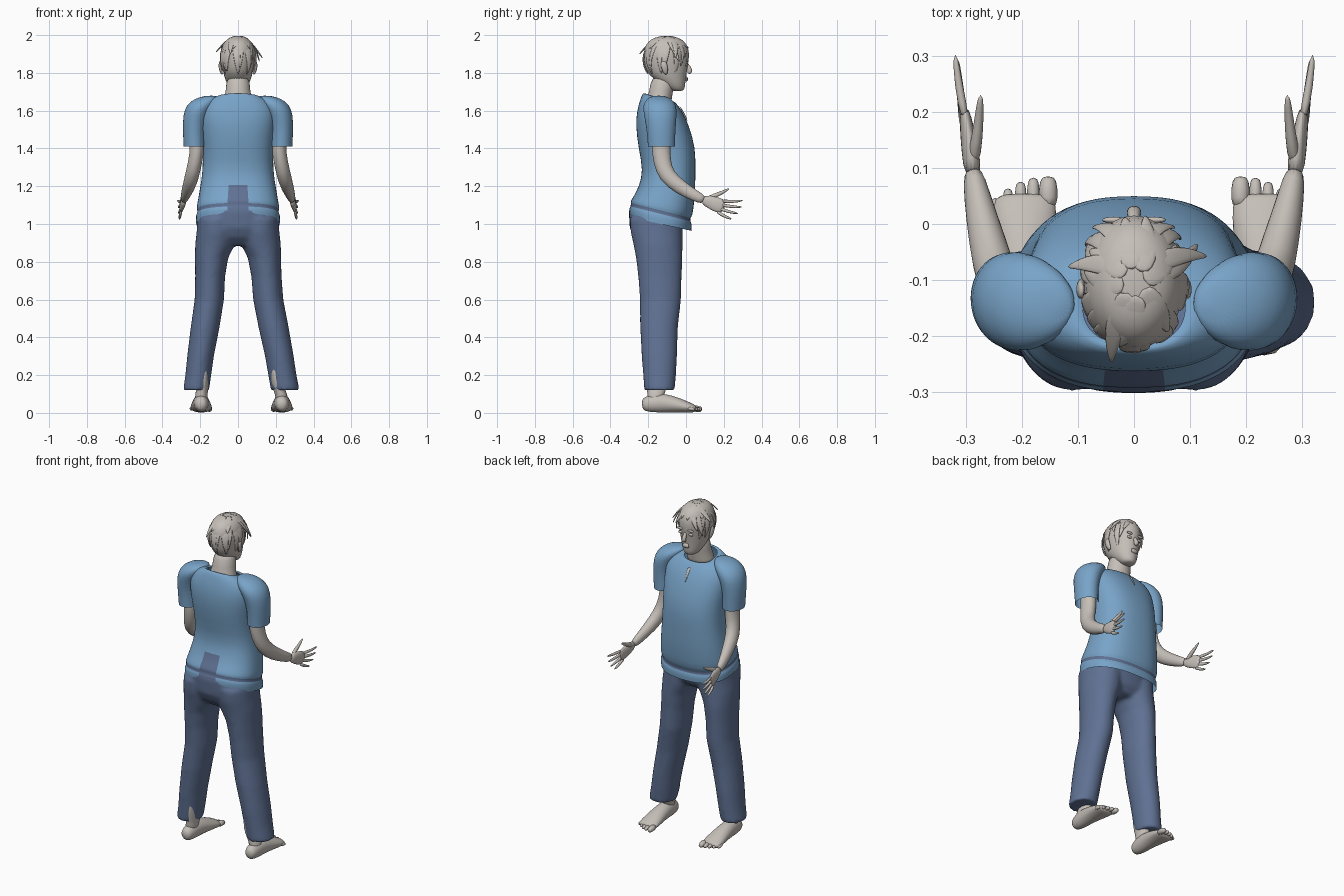
import bpy, math, random
from mathutils import Vector

cube = bpy.data.objects.get("Cube")
if cube:
    bpy.data.objects.remove(cube, do_unlink=True)
random.seed(4)


def material(name, rgb):
    m = bpy.data.materials.new(name)
    m.use_nodes = True
    m.diffuse_color = (*rgb, 1)
    m.node_tree.nodes["Principled BSDF"].inputs["Base Color"].default_value = (*rgb, 1)
    return m


SKIN = material("warm_grey", (0.56, 0.52, 0.48))
SHIRT = material("shirt_blue", (0.19, 0.37, 0.58))
DENIM = material("trouser_blue", (0.115, 0.165, 0.29))


def skin(name, rings, mats, caps=(True, True), subsurf=1):
    """Join equal-length rings of points into a smooth surface."""
    n = len(rings[0])
    faces = [(i * n + j, i * n + (j + 1) % n, (i + 1) * n + (j + 1) % n, (i + 1) * n + j)
             for i in range(len(rings) - 1) for j in range(n)]
    if caps[0]:
        faces.append(tuple(reversed(range(n))))
    if caps[1]:
        faces.append(tuple(range((len(rings) - 1) * n, len(rings) * n)))
    me = bpy.data.meshes.new(name)
    me.from_pydata([p for r in rings for p in r], [], faces)
    for m in mats:
        me.materials.append(m)
    for p in me.polygons:
        p.use_smooth = True
    ob = bpy.data.objects.new(name, me)
    bpy.context.collection.objects.link(ob)
    if subsurf:
        mod = ob.modifiers.new("smooth", "SUBSURF")
        mod.levels = mod.render_levels = subsurf
    return ob


def spow(v, p):
    return math.copysign(abs(v) ** p, v)


def loft(name, rows, mats, n=24, power=1.0, **kw):
    """Stack horizontal ovals; row = z, x, y, rx, ry, tilt along y."""
    rings = []
    for z, x, y, rx, ry, *tilt in rows:
        t = tilt[0] if tilt else 0
        ring = []
        for k in range(n):
            a = 2 * math.pi * k / n
            dy = ry * spow(math.sin(a), power)
            ring.append(Vector((x + rx * spow(math.cos(a), power), y + dy, z + t * dy)))
        rings.append(ring)
    return skin(name, rings, mats, **kw)


def tube(name, pts, mat, n=10, side=(1, 0, 0), caps=(True, True)):
    """Sweep ovals along a path; point = x, y, z, half width, half thickness."""
    P = [Vector(p[:3]) for p in pts]
    rings = []
    for i, p in enumerate(pts):
        t = (P[min(i + 1, len(P) - 1)] - P[max(i - 1, 0)]).normalized()
        u = Vector(side)
        u = (u - t * u.dot(t)).normalized()
        v = t.cross(u)
        rings.append([P[i] + u * p[3] * math.cos(a) + v * p[4] * math.sin(a)
                      for a in (2 * math.pi * k / n for k in range(n))])
    return skin(name, rings, [mat], caps)


# Shirt body, with the waistband showing in a groove and at the centre back
shirt = loft("shirt", [
    (1.00, 0, -.135, .222, .164, -.22), (1.045, 0, -.135, .225, .167, -.25),
    (1.05, 0, -.135, .217, .159, -.25), (1.075, 0, -.134, .215, .157, -.25),
    (1.08, 0, -.13, .222, .165, -.25), (1.14, 0, -.113, .21, .158, -.1),
    (1.20, 0, -.1, .2, .15), (1.28, 0, -.088, .187, .138), (1.40, 0, -.1, .186, .152),
    (1.52, 0, -.125, .2, .142), (1.60, 0, -.14, .2, .12), (1.65, 0, -.148, .165, .095, -.1),
    (1.675, 0, -.145, .105, .082, -.3), (1.665, 0, -.143, .092, .072, -.3)],
    [SHIRT, DENIM], n=32, power=.82, caps=(False, False))
for f in shirt.data.polygons:
    row = f.index // 32
    back_centre = abs(f.center.x) < .04 and f.center.y < -.15
    if row in (2,) or (back_centre and row < 6):
        f.material_index = 1

# Open neck slit
tube("neck_slit", [(0, -.035, 1.625, .012, .003), (0, -.01, 1.585, .006, .003),
                   (0, .008, 1.545, .002, .003)], SKIN)

trouser_parts = [loft("trousers", [
    (.885, 0, -.145, .09, .085), (.93, 0, -.15, .19, .125), (.98, 0, -.158, .212, .14),
    (1.04, 0, -.155, .214, .148, -.2), (1.06, 0, -.15, .2, .145, -.25)],
    [DENIM], n=32, power=.9, subsurf=0)]

for s, label in ((1, "left"), (-1, "right")):
    def M(pts):
        return [(s * p[0], *p[1:]) for p in pts]

    # Sleeve
    loft(label + "_sleeve", [(z, s * x, *r) for z, x, *r in (
        (1.41, .230, -.13, .058, .072), (1.50, .233, -.132, .06, .076),
        (1.58, .223, -.136, .068, .088), (1.63, .195, -.14, .078, .09),
        (1.665, .165, -.143, .065, .065), (1.68, .14, -.145, .03, .03))],
        [SHIRT], caps=(False, True))

    # Arm and palm
    tube(label + "_arm", M([
        (.225, -.13, 1.50, .042, .05), (.212, -.133, 1.42, .04, .052),
        (.226, -.128, 1.33, .038, .048), (.243, -.105, 1.255, .039, .046),
        (.262, -.03, 1.193, .034, .04), (.280, .05, 1.148, .024, .03),
        (.288, .10, 1.125, .018, .025)]), SKIN, n=14)
    tube(label + "_palm", M([
        (.286, .085, 1.13, .017, .024), (.292, .13, 1.115, .016, .036),
        (.298, .17, 1.10, .013, .042), (.302, .205, 1.09, .009, .036)]), SKIN, n=12)
    # Fingers and thumb
    for i, (y, z) in enumerate(((.305, 1.125), (.30, 1.09), (.28, 1.055), (.245, 1.025))):
        root = Vector((.300, .185 - .008 * i, 1.122 - .018 * i))
        tip = Vector((.319 - .003 * i, y, z))
        mid = root.lerp(tip, .5) + Vector((.003, 0, -.006))
        tube(f"{label}_finger_{i + 1}", M([(*root, .009, .011), (*mid, .008, .009),
                                           (*tip, .005, .005)]), SKIN, n=8)
    tube(label + "_thumb", M([(.288, .105, 1.125, .014, .016), (.280, .15, 1.15, .011, .014),
                              (.276, .19, 1.165, .009, .010), (.273, .232, 1.19, .005, .005)]),
         SKIN, n=8)

    # Trouser leg; the right one stands slightly further in
    rows = []
    for z, x, y, rx, ry in ((.12, .25, -.14, .076, .081), (.2, .235, -.14, .075, .087),
                            (.3, .219, -.141, .076, .094), (.45, .189, -.143, .08, .1),
                            (.6, .16, -.135, .08, .109), (.72, .151, -.138, .08, .115),
                            (.82, .14, -.142, .088, .123), (.89, .122, -.148, .105, .13),
                            (.96, .112, -.156, .107, .138), (1.03, .11, -.158, .105, .14)):
        shift = 0 if s > 0 else .028 * max(0, .8 - z) / .68
        rows.append((z, s * (x - shift), y, rx - shift * .25, ry))
    trouser_parts.append(loft(label + "_leg", rows, [DENIM], n=32, subsurf=0))

    # Calf, ankle and foot
    fx = .232 if s > 0 else .195
    cx = .198 if s > 0 else .180
    loft(label + "_calf", [(.05, s * fx, -.165, .036, .045), (.1, s * fx, -.16, .033, .042),
                           (.15, s * (cx + .004), -.152, .031, .062),
                           (.22, s * cx, -.152, .03, .069),
                           (.28, s * (cx - .004), -.148, .026, .068)], [SKIN], n=16)
    tube(label + "_foot", M([
        (fx, -.235, .045, .022, .026), (fx, -.21, .046, .037, .042),
        (fx, -.15, .055, .043, .054), (fx, -.08, .048, .048, .046),
        (fx, -.01, .034, .058, .034), (fx, .035, .024, .058, .023),
        (fx, .055, .02, .05, .016)]), SKIN, n=16)
    for i in range(5):
        r = .019 if i == 0 else .0135 - .0008 * i
        x = fx - .042 + .0225 * i + (.004 if i else 0)
        y = .086 - .003 * i * i * .8
        tube(f"{label}_toe_{i + 1}", M([(x, .025 - .004 * i, .024, r, r),
                                        (x, y - .02, .022, r, r),
                                        (x, y, .016, r * .7, r * .7)]), SKIN, n=8)

    # Ear
    tube(label + "_ear", M([(.083, -.105, 1.79, .006, .008), (.092, -.11, 1.815, .009, .017),
                            (.097, -.118, 1.845, .009, .021), (.092, -.12, 1.865, .005, .01)]),
         SKIN, n=8)
    # Eye and brow
    tube(label + "_eye", M([(.034, .000, 1.835, .016, .007), (.034, .004, 1.842, .017, .009),
                            (.034, .001, 1.85, .015, .006)]), SKIN, n=8)
    tube(label + "_brow", M([(.036, .003, 1.860, .022, .006), (.036, .009, 1.866, .024, .007),
                             (.036, .006, 1.874, .02, .005)]), SKIN, n=8)

# Fuse the trouser pieces into one smooth garment
for ob in bpy.context.selected_objects:
    ob.select_set(False)
for ob in trouser_parts:
    ob.select_set(True)
bpy.context.view_layer.objects.active = trouser_parts[0]
bpy.ops.object.join()
trousers = trouser_parts[0]
rm = trousers.modifiers.new("fuse", "REMESH")
rm.mode, rm.voxel_size, rm.use_smooth_shade = "VOXEL", .011, True
sm = trousers.modifiers.new("soften", "SMOOTH")
sm.factor, sm.iterations = .5, 8

# Neck and head
loft("neck", [(1.60, 0, -.15, .09, .07), (1.66, 0, -.142, .076, .066),
              (1.70, 0, -.132, .064, .063), (1.80, 0, -.115, .062, .066)], [SKIN])
loft("head", [
    (1.703, 0, -.045, .026, .026), (1.715, 0, -.052, .044, .045), (1.75, 0, -.075, .063, .072),
    (1.79, 0, -.098, .076, .101), (1.83, 0, -.104, .084, .113), (1.88, 0, -.104, .091, .122),
    (1.93, 0, -.104, .09, .12), (1.97, 0, -.104, .07, .096), (1.988, 0, -.104, .045, .06),
    (1.995, 0, -.104, .015, .02)], [SKIN])
tube("nose", [(0, .000, 1.855, .009, .008), (0, .014, 1.83, .011, .012),
              (0, .024, 1.808, .016, .016), (0, .012, 1.795, .011, .008)], SKIN, n=8)
tube("lips", [(0, -.004, 1.757, .02, .008), (0, .005, 1.763, .024, .009),
              (0, .004, 1.774, .022, .007), (0, -.004, 1.780, .016, .006)], SKIN, n=8)


# Hair locks: flat tapering strips that follow the skull and lift at the tips
def lock(i, az, e0, e1, drift, flare, w):
    pts = []
    for k, wk in enumerate((.7, 1, .9, .6, .12)):
        f = k / 4
        a, e = math.radians(az + drift * f), math.radians(e0 + (e1 - e0) * f)
        r = 1.0 + flare * f ** 2
        pts.append((.096 * r * math.cos(e) * math.cos(a),
                    -.104 + .125 * r * math.cos(e) * math.sin(a),
                    1.875 + .121 * min(r, 1.02) * math.sin(e), w * wk, .004))
    a = math.radians(az + drift / 2)
    tube(f"hair_lock_{i}", pts, SKIN, n=6, side=(-math.sin(a), math.cos(a), 0))


for i in range(12):      # back and sides
    lock(i, 155 + i * 21, 62, -32 - random.uniform(0, 14), random.uniform(-18, 18),
         random.uniform(0, .08), .026)
for i in range(8):       # crown
    lock(12 + i, i * 45 + 10, 80, 25, random.uniform(-30, 30), random.uniform(.02, .1), .026)
for i, (az, e1, drift, flare) in enumerate((    # fringe and loose tufts
        (60, -20, -25, .12), (85, 2, -40, .1), (105, -5, 30, .1), (125, -22, 25, .1),
        (35, 0, -20, .42), (10, -8, 15, .32), (150, 15, 20, .3), (235, 10, 15, .25))):
    lock(20 + i, az, 68, e1, drift, flare, .022)
